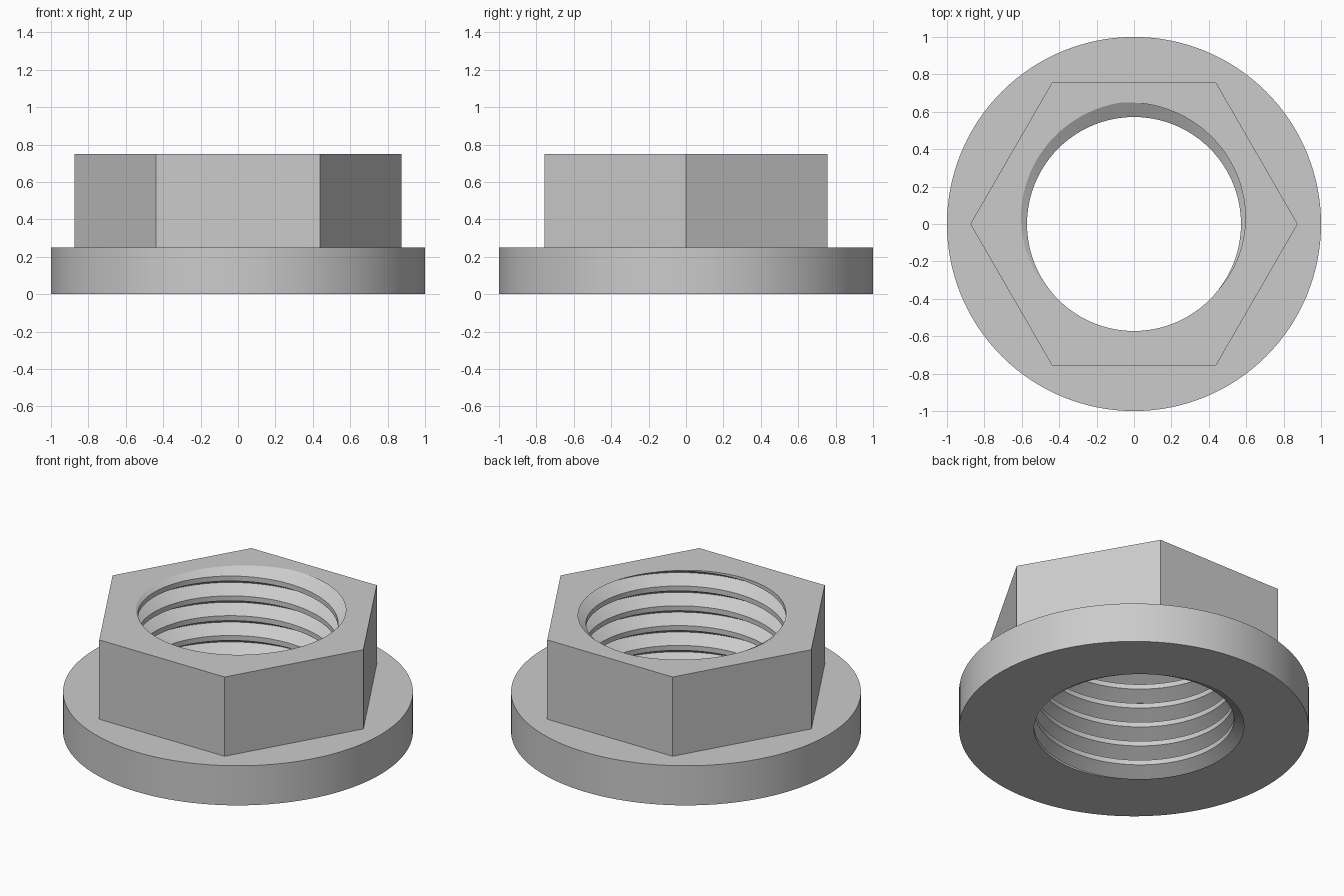
import bpy, bmesh
from math import cos, sin, tau, radians

cube = bpy.data.objects.get("Cube")
if cube:
    bpy.data.objects.remove(cube)

FLANGE_R, FLANGE_H = 1.0, 0.25
HEX_R, TOP = 0.875, 0.75
PITCH = TOP / 6
CREST_R, ROOT_R = 0.572, 0.653
STEPS, TURNS = 96, 9          # steps per thread turn, turns before trimming
ROOT_ANGLE = radians(97)      # where the groove runs out at the top face

bm = bmesh.new()


def ring(radius, z, sides):
    """Closed loop of edges; returns its vertices and edges."""
    vs = [bm.verts.new((radius * cos(tau * i / sides), radius * sin(tau * i / sides), z))
          for i in range(sides)]
    return vs, [bm.edges.new((vs[i - 1], vs[i])) for i in range(sides)]


def wall(low, high):
    """Vertical faces between two rings."""
    for i in range(len(low)):
        bm.faces.new((low[i - 1], low[i], high[i], high[i - 1]))


# Threaded bore: right-hand helix with a flat crest and a V groove
start = -PITCH * (ROOT_ANGLE / tau + 0.625 + 1)
profile = [(CREST_R, 0), (CREST_R, PITCH / 4), (ROOT_R, PITCH * 0.625)]
columns = []
for k in range(STEPS * TURNS + 1):
    a = tau * k / STEPS
    z = start + PITCH * k / STEPS
    columns.append([bm.verts.new((r * cos(a), r * sin(a), z + dz)) for r, dz in profile])
for k in range(STEPS * (TURNS - 1)):
    here = columns[k] + [columns[k + STEPS][0]]
    ahead = columns[k + 1] + [columns[k + 1 + STEPS][0]]
    for j in range(3):
        bm.faces.new((here[j], here[j + 1], ahead[j + 1], ahead[j]))

# Trim the thread flush with the top and bottom
for height, direction in ((0, -1), (TOP, 1)):
    bmesh.ops.bisect_plane(bm, geom=bm.verts[:] + bm.edges[:] + bm.faces[:], dist=1e-6,
                           plane_co=(0, 0, height), plane_no=(0, 0, direction),
                           clear_outer=True)
bmesh.ops.delete(bm, geom=[v for v in bm.verts if not v.link_faces], context='VERTS')


def bore_rim(height):
    return [e for e in bm.edges if e.is_boundary
            and all(abs(v.co.z - height) < 1e-4 for v in e.verts)]


rim_low, rim_high = bore_rim(0), bore_rim(TOP)

# Round flange and hexagonal body
base, base_edges = ring(FLANGE_R, 0, 128)
lip, lip_edges = ring(FLANGE_R, FLANGE_H, 128)
foot, foot_edges = ring(HEX_R, FLANGE_H, 6)
head, head_edges = ring(HEX_R, TOP, 6)
wall(base, lip)
wall(foot, head)

# Flat faces: underside, flange shoulder, top
for outer, inner in ((base_edges, rim_low), (lip_edges, foot_edges), (head_edges, rim_high)):
    bmesh.ops.triangle_fill(bm, edges=outer + inner, use_beauty=True)
bmesh.ops.recalc_face_normals(bm, faces=bm.faces[:])

mesh = bpy.data.meshes.new("flange_nut")
bm.to_mesh(mesh)
bm.free()
nut = bpy.data.objects.new("flange_nut", mesh)
bpy.context.collection.objects.link(nut)

# Plain grey metal
grey = bpy.data.materials.new("light_grey")
grey.use_nodes = True
grey.diffuse_color = (0.6, 0.6, 0.6, 1)
grey.node_tree.nodes["Principled BSDF"].inputs["Base Color"].default_value = (0.6, 0.6, 0.6, 1)
mesh.materials.append(grey)

bpy.ops.object.select_all(action='DESELECT')
nut.select_set(True)
bpy.context.view_layer.objects.active = nut
bpy.ops.object.shade_smooth_by_angle(angle=radians(20))
